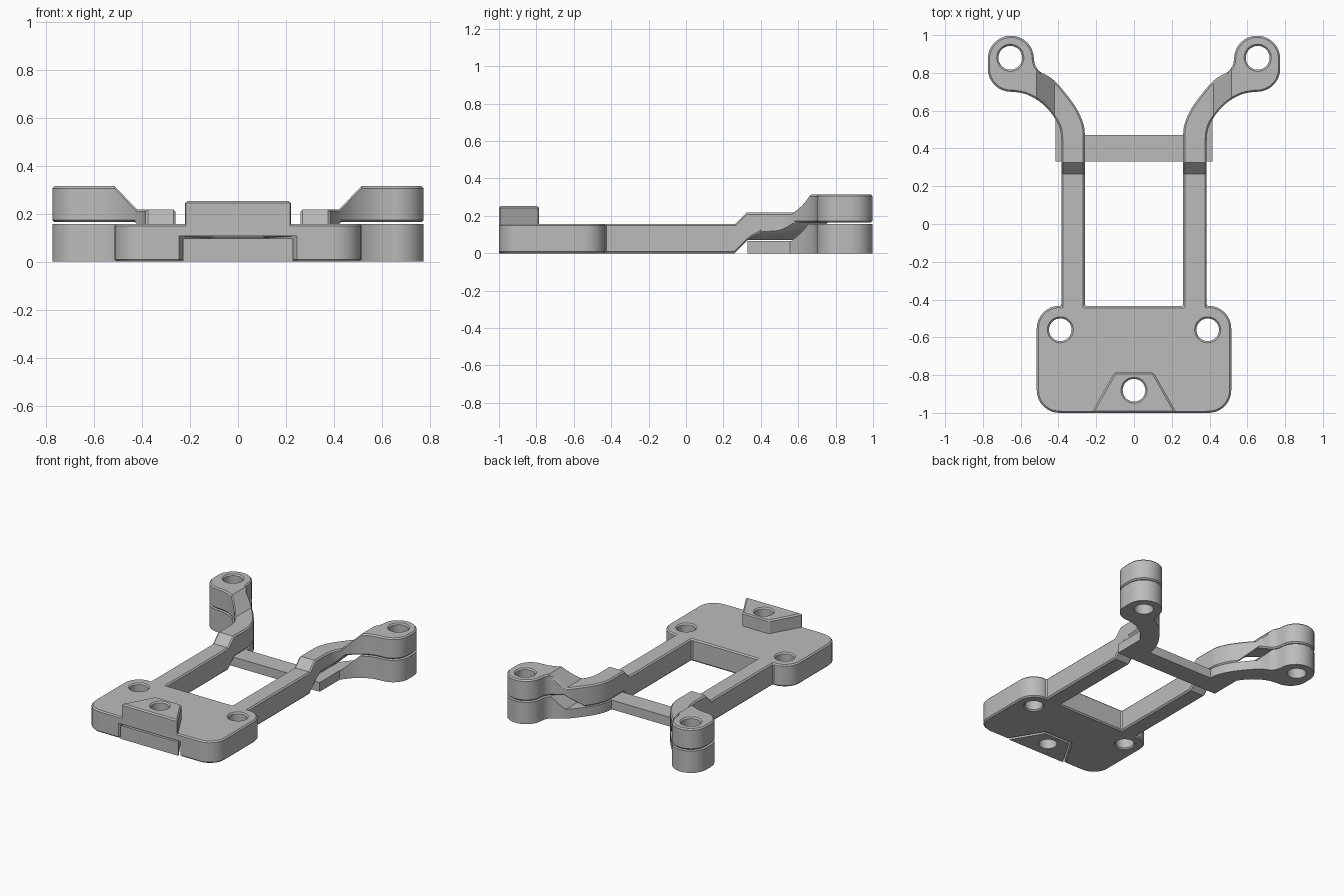
import bpy, bmesh
from math import cos, sin, radians
from mathutils import Vector

if "Cube" in bpy.data.objects:
    bpy.data.objects.remove(bpy.data.objects["Cube"], do_unlink=True)

gray = bpy.data.materials.new("plain_gray")
gray.use_nodes = True
gray.diffuse_color = (0.5, 0.5, 0.5, 1)
gray.node_tree.nodes["Principled BSDF"].inputs["Base Color"].default_value = (0.5, 0.5, 0.5, 1)


def ramp(v, lo, hi):
    return min(1, max(0, (v - lo) / (hi - lo)))


def arc(cx, cy, r, a0, a1, n):
    angles = [radians(a0 + (a1 - a0) * i / n) for i in range(n + 1)]
    return [(cx + r * cos(a), cy + r * sin(a)) for a in angles]


def mirrored(half):
    return half + [(-x, y) for x, y in reversed(half)]


def smooth(points):
    """Refine an open curve while keeping its ends."""
    for _ in range(2):
        out = [points[0]]
        for (ax, ay), (bx, by) in zip(points, points[1:]):
            out += [(ax * .75 + bx * .25, ay * .75 + by * .25),
                    (ax * .25 + bx * .75, ay * .25 + by * .75)]
        points = out + [points[-1]]
    return points


def slab(name, outline, bottom, top, y_cuts=(), x_cuts=()):
    """Extrude an outline, cut it at the bend lines, then set both heights."""
    bm = bmesh.new()
    face = bm.faces.new([bm.verts.new((x, y, 0)) for x, y in outline])
    ext = bmesh.ops.extrude_face_region(bm, geom=[face])
    bmesh.ops.translate(bm, vec=(0, 0, 1),
                        verts=[v for v in ext["geom"] if isinstance(v, bmesh.types.BMVert)])

    def cut(co, normal, faces):
        edges = {e for f in faces for e in f.edges}
        verts = {v for f in faces for v in f.verts}
        bmesh.ops.bisect_plane(bm, geom=list(verts) + list(edges) + list(faces),
                               dist=0.0005, plane_co=co, plane_no=normal)

    for y in y_cuts:
        cut((0, y, 0), (0, 1, 0), bm.faces[:])
    for x in x_cuts:
        for s in (1, -1):
            cut((s * x, 0, 0), (1, 0, 0),
                [f for f in bm.faces if all(v.co.y > 0.2 for v in f.verts)])
    for v in bm.verts:
        fn = top if v.co.z > 0.5 else bottom
        v.co.z = fn(abs(v.co.x), v.co.y) if callable(fn) else fn
    bmesh.ops.recalc_face_normals(bm, faces=bm.faces[:])
    mesh = bpy.data.meshes.new(name)
    bm.to_mesh(mesh)
    bm.free()
    ob = bpy.data.objects.new(name, mesh)
    bpy.context.collection.objects.link(ob)
    mesh.materials.append(gray)
    return ob


def finish(ob, cutters, bevel=0):
    for c in cutters:
        m = ob.modifiers.new("cut", 'BOOLEAN')
        m.operation, m.solver, m.object = 'DIFFERENCE', 'EXACT', c
    if bevel:
        m = ob.modifiers.new("chamfer", 'BEVEL')
        m.width, m.segments, m.use_clamp_overlap = bevel, 1, False
        m.limit_method, m.angle_limit = 'ANGLE', radians(60)
    bpy.ops.object.select_all(action='DESELECT')
    ob.select_set(True)
    bpy.context.view_layer.objects.active = ob
    for m in list(ob.modifiers):
        bpy.ops.object.modifier_apply(modifier=m.name)
    bpy.ops.object.shade_smooth_by_angle(angle=radians(25))


def hole(name, x, y, r):
    ob = slab(name, arc(x, y, r, 0, 348.75, 31), -0.5, 0.8)
    ob.hide_render = True
    return ob


# Shared outline of the curved arm and rounded ear
inner = smooth([(.26, .46), (.262, .52), (.30, .61), (.36, .69), (.41, .75), (.455, .785),
                (.50, .805), (.525, .84), (.53, .875)])
ear = arc(.652, .875, .122, 170, 0, 16) + arc(.652, .822, .122, 0, -90, 8)
outer = smooth([(.64, .70), (.57, .69), (.49, .645), (.43, .58), (.39, .51), (.385, .44)])

# Cutters
ear_holes = [hole("ear_hole_cutter", s * .655, .88, .063) for s in (1, -1)]
plate_holes = [hole("plate_hole_cutter", s * .39, -.56, .06) for s in (1, -1)]
lug_hole = hole("lug_hole_cutter", 0, -.88, .06)
pocket = slab("pocket_cutter", mirrored([(.257, -1.02), (.112, -.778)]), -0.1, 0.107)
pocket.hide_render = True

# Upper frame: base plate, rails, stepped arms and upper ears
half = ([(.26, -.435), (.26, .2)] + inner + ear + outer + [(.385, .2), (.385, -.435)]
        + arc(.395, -.553, .12, 88, 0, 8) + arc(.395, -.88, .12, 0, -90, 8))


def frame_top(x, y):
    return .157 + .06 * ramp(y, .265, .325) + (.097 * ramp(x, .42, .515) if y > .3 else 0)


def frame_bottom(x, y):
    return .07 * ramp(y, .26, .33) + .094 * ramp(x, .34, .43) * ramp(y, .33, .4)


frame = slab("upper_frame", mirrored(half), frame_bottom, frame_top,
             (.26, .265, .325, .33, .4), (.34, .42, .43, .515))
finish(frame, ear_holes + plate_holes + [lug_hole, pocket], .009)

# Raised lug on the plate
lug = slab("raised_lug", mirrored([(.225, -1), (.105, -.787)]), .13, .252)
finish(lug, [lug_hole], .009)

# Plug filling the pocket beneath the lug
plug = slab("pocket_plug", mirrored([(.23, -1), (.103, -.787)]), 0, .096)
finish(plug, [lug_hole])

# Lower cross bar with lower ears
low_outer = [p for p in outer if p[0] > .42]
lower = slab("lower_cross_bar",
             mirrored([(.26, .47)] + inner[2:] + ear + low_outer + [(.415, .555), (.415, .33)]),
             0, lambda x, y: .066 + .09 * ramp(x, .42, .505), (), (.42, .505))
finish(lower, ear_holes)

# Remove the helpers
for c in ear_holes + plate_holes + [lug_hole, pocket]:
    bpy.data.objects.remove(c, do_unlink=True)
